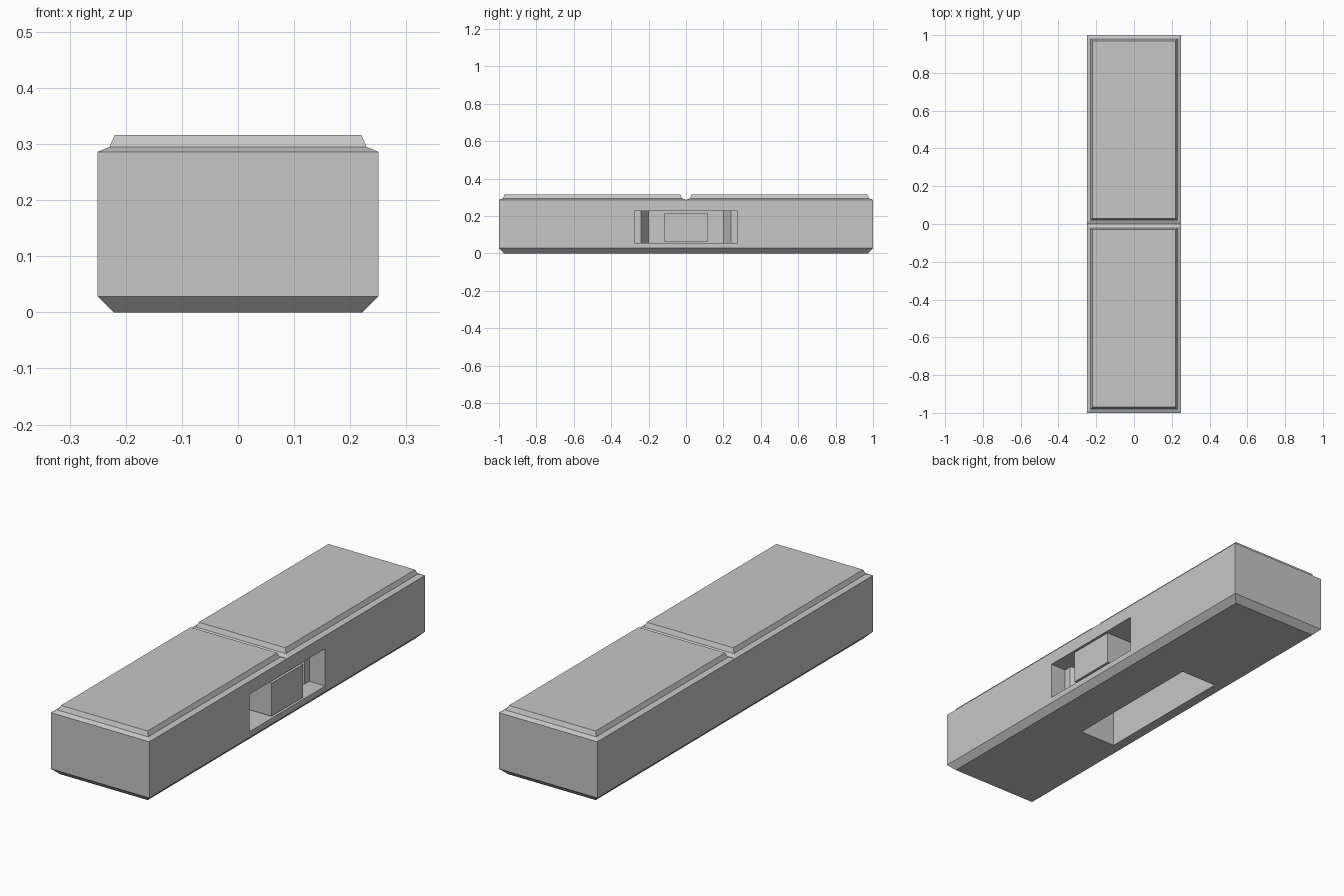
import bpy
import bmesh

if "Cube" in bpy.data.objects:
    bpy.data.objects.remove(bpy.data.objects["Cube"], do_unlink=True)

grey = bpy.data.materials.new("light_grey")
grey.use_nodes = True
colour = (0.57, 0.57, 0.57, 1)
grey.diffuse_color = colour
grey.node_tree.nodes["Principled BSDF"].inputs["Base Color"].default_value = colour


def loft(name, rings):
    """Closed solid through a stack of rings of equal point count."""
    bm = bmesh.new()
    loops = [[bm.verts.new(p) for p in ring] for ring in rings]
    bm.faces.new(loops[0])
    bm.faces.new(loops[-1])
    n = len(loops[0])
    for a, b in zip(loops, loops[1:]):
        for i in range(n):
            j = (i + 1) % n
            bm.faces.new((a[i], a[j], b[j], b[i]))
    bmesh.ops.recalc_face_normals(bm, faces=bm.faces)
    mesh = bpy.data.meshes.new(name)
    bm.to_mesh(mesh)
    bm.free()
    mesh.materials.append(grey)
    obj = bpy.data.objects.new(name, mesh)
    bpy.context.collection.objects.link(obj)
    return obj


def rect(z, hx, hy, cx=0, cy=0):
    return [(cx + sx * hx, cy + sy * hy, z)
            for sx, sy in ((-1, -1), (1, -1), (1, 1), (-1, 1))]


def cut(target, cutter):
    mod = target.modifiers.new("cut", "BOOLEAN")
    mod.object = cutter
    mod.operation = "DIFFERENCE"
    mod.solver = "EXACT"
    bpy.context.view_layer.objects.active = target
    bpy.ops.object.modifier_apply(modifier=mod.name)
    bpy.data.objects.remove(cutter, do_unlink=True)


# Body with chamfered bottom edge
body = loft("body", [rect(0, 0.222, 0.972), rect(0.028, 0.25, 1), rect(0.286, 0.25, 1)])

# Stepped side slot with tapering inner walls
half = [(0.3, 0.275), (0.17, 0.275), (0.17, 0.24), (0.10, 0.20)]
outline = half + [(x, -y) for x, y in reversed(half)]
cut(body, loft("slot_cutter", [[(x, y, z) for x, y in outline] for z in (0.055, 0.226)]))

# Deep rectangular recess in the underside
cut(body, loft("recess_cutter", [rect(z, 0.093, 0.35, cx=-0.082) for z in (-0.1, 0.2)]))

# Slider block, flush with the side
loft("slider", [rect(z, 0.08, 0.115, cx=0.17) for z in (0.065, 0.216)])

# Two raised top pads with bevelled borders, meeting in a groove
for name, side in (("front_pad", -1), ("back_pad", 1)):
    loft(name, [rect(z, 0.25 - inset, 0.5 - inset, cy=side * 0.5)
                for z, inset in ((0.286, 0), (0.295, 0.021), (0.316, 0.03))])
